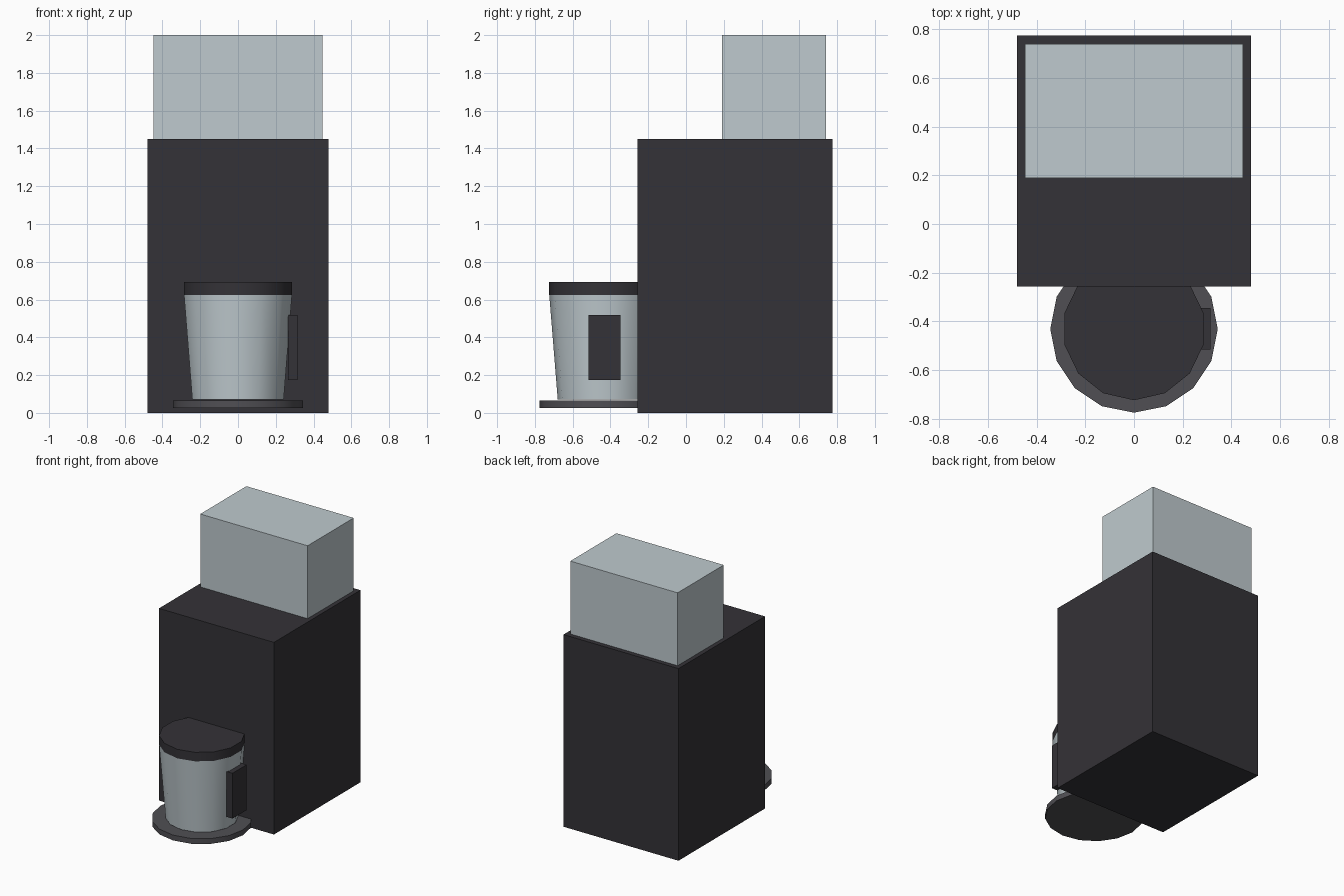
import bpy
import math

if "Cube" in bpy.data.objects:
    bpy.data.objects.remove(bpy.data.objects["Cube"])

def material(name, color):
    m = bpy.data.materials.new(name)
    m.diffuse_color = (*color, 1)
    m.use_nodes = True
    m.node_tree.nodes["Principled BSDF"].inputs["Base Color"].default_value = m.diffuse_color
    return m

dark = material("dark_plastic", (0.034, 0.032, 0.038))
plate_grey = material("plate_grey", (0.08, 0.078, 0.088))
glass = material("pale_glass", (0.52, 0.59, 0.62))

def box(name, x, y, z, mat):
    """Box from (min, max) extents on each axis."""
    bpy.ops.mesh.primitive_cube_add(size=1, location=[sum(a) / 2 for a in (x, y, z)])
    o = bpy.context.object
    o.name = name
    o.scale = [a[1] - a[0] for a in (x, y, z)]
    bpy.ops.object.transform_apply(location=False, rotation=False, scale=True)
    o.data.materials.append(mat)

def drum(name, sides, r_bottom, r_top, z, mat):
    """Round part on the jug axis, with one corner pointing to the front."""
    bpy.ops.mesh.primitive_cone_add(vertices=sides, radius1=r_bottom, radius2=r_top,
                                    depth=z[1] - z[0], location=(0, -0.431, sum(z) / 2),
                                    rotation=(0, 0, math.pi))
    o = bpy.context.object
    o.name = name
    o.data.materials.append(mat)
    bpy.ops.object.shade_smooth_by_angle(angle=math.radians(30))

# Machine body and water tank
box("body", (-0.48, 0.48), (-0.257, 0.775), (0, 1.45), dark)
box("water_tank", (-0.448, 0.448), (0.19, 0.74), (1.45, 2.0), glass)

# Warming plate, jug, lid and handle
drum("warming_plate", 16, 0.344, 0.344, (0.025, 0.065), plate_grey)
drum("jug", 14, 0.248, 0.293, (0.07, 0.625), glass)
drum("jug_lid", 14, 0.293, 0.293, (0.625, 0.693), dark)
box("jug_handle", (0.265, 0.315), (-0.516, -0.346), (0.175, 0.517), dark)
